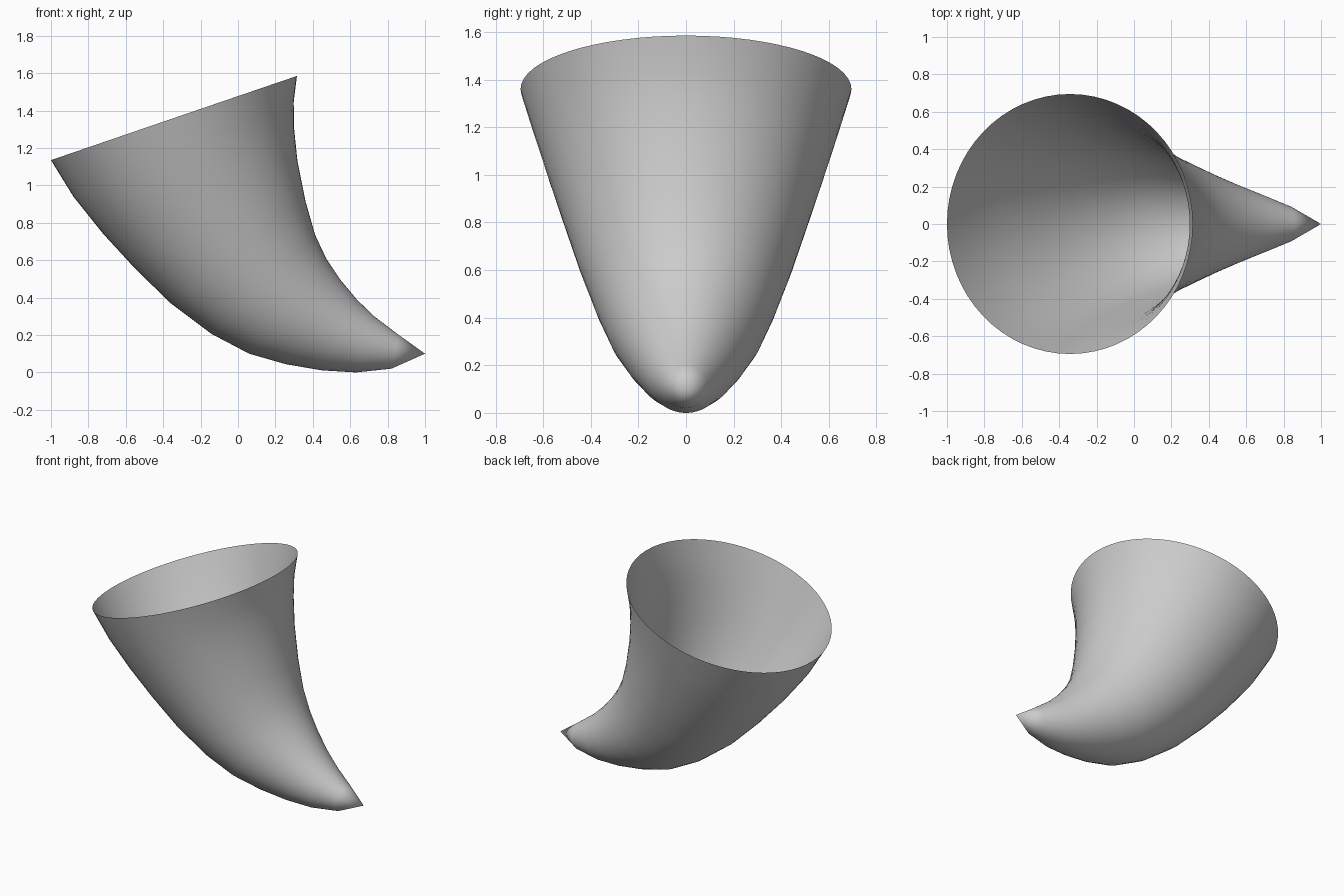
import bpy
import bmesh
import math
from mathutils import Vector

default_cube = bpy.data.objects.get("Cube")
if default_cube:
    bpy.data.objects.remove(default_cube, do_unlink=True)

SIDES = 64

# Matching (x, z) points along the outer and inner bends, mouth to tip
outer_bend = [(-1, 1.135), (-.88, .94), (-.72, .74), (-.55, .555), (-.36, .37),
              (-.14, .205), (.06, .10), (.26, .043), (.45, .011), (.63, 0), (.82, .02)]
inner_bend = [(.315, 1.585), (.296, 1.43), (.30, 1.28), (.325, 1.07), (.385, .81),
              (.44, .66), (.52, .53), (.615, .41), (.715, .31), (.86, .20)]
tip_point = (1.0, 0, .10)


def point_on(bend, t):
    """Linear position along a bend, t from 0 to 1."""
    s = t * (len(bend) - 1)
    i = min(int(s), len(bend) - 2)
    a, b = Vector(bend[i]), Vector(bend[i + 1])
    return a.lerp(b, s - i)


# Skin of the horn: tilted circles bridged into a tapering tube, open at the mouth
bm = bmesh.new()
rings = []
count = len(outer_bend)
for k in range(count):
    t = k / (count - 1)
    low, high = Vector(outer_bend[k]), point_on(inner_bend, t)
    centre, arm = (low + high) / 2, (high - low) / 2
    ring = []
    for j in range(SIDES):
        a = math.tau * j / SIDES
        p = centre + arm * math.cos(a)
        ring.append(bm.verts.new((p.x, arm.length * math.sin(a), p.y)))
    rings.append(ring)

for r0, r1 in zip(rings, rings[1:]):
    for j in range(SIDES):
        n = (j + 1) % SIDES
        bm.faces.new((r0[j], r0[n], r1[n], r1[j]))

# Pointed tip
tip = bm.verts.new(tip_point)
for j in range(SIDES):
    bm.faces.new((rings[-1][j], rings[-1][(j + 1) % SIDES], tip))

bmesh.ops.recalc_face_normals(bm, faces=bm.faces)
bm.faces.ensure_lookup_table()
# The first face lies near the inner bend, whose outside points to +x
if bm.faces[0].normal.x < 0:
    bmesh.ops.reverse_faces(bm, faces=bm.faces)
for f in bm.faces:
    f.smooth = True

mesh = bpy.data.meshes.new("curved_horn")
bm.to_mesh(mesh)
bm.free()
horn = bpy.data.objects.new("curved_horn", mesh)
bpy.context.collection.objects.link(horn)

# Plain grey
grey = bpy.data.materials.new("light grey")
grey.use_nodes = True
colour = (.6, .6, .6, 1)
grey.diffuse_color = colour
grey.node_tree.nodes["Principled BSDF"].inputs["Base Color"].default_value = colour
mesh.materials.append(grey)
